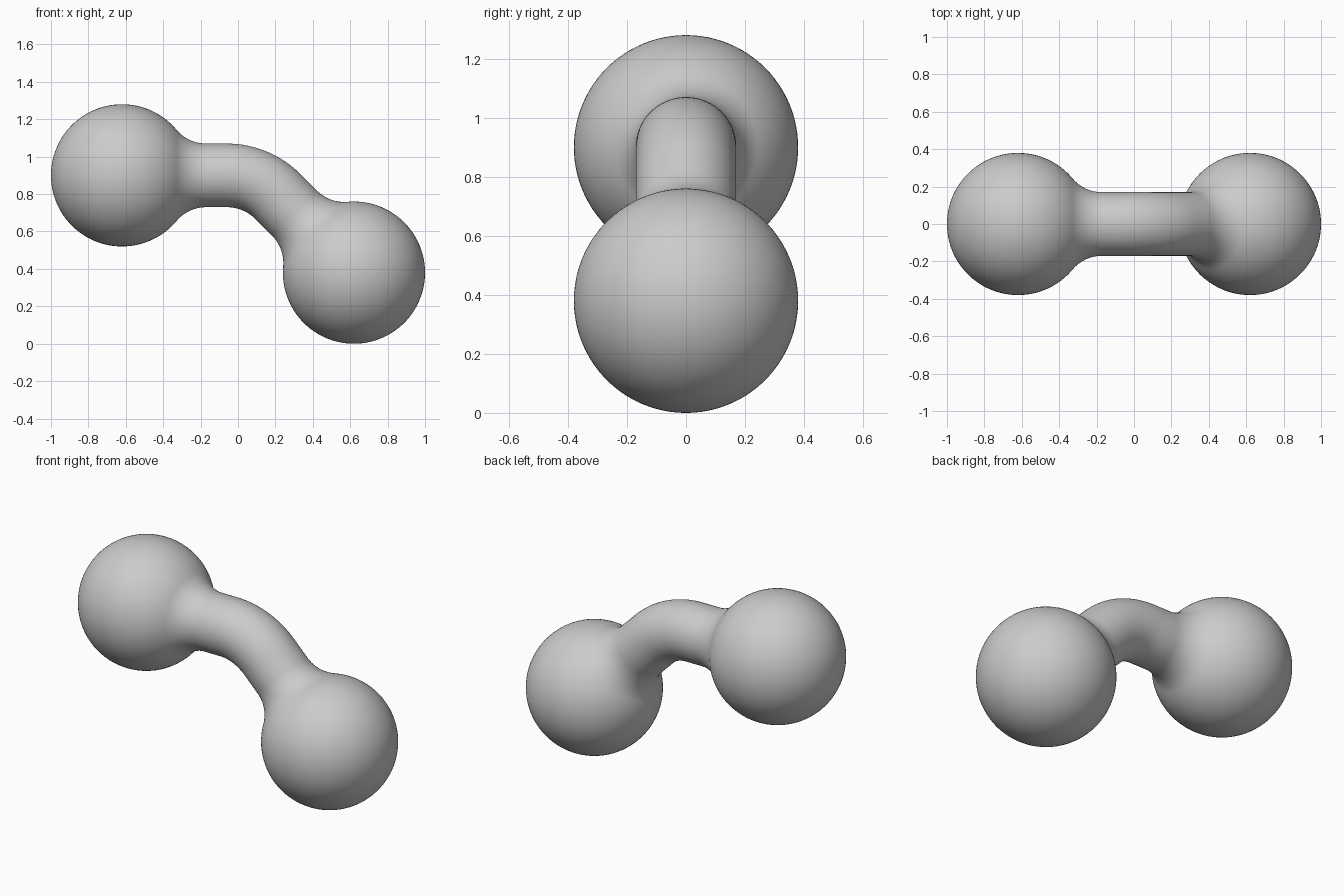
import bpy, bmesh
from math import sin, cos, pi, sqrt, acos, tan
from mathutils import Vector

cube = bpy.data.objects.get("Cube")
if cube:
    bpy.data.objects.remove(cube, do_unlink=True)

BALL, NECK = 0.38, 0.17          # ball and neck radii
BLEND_END = 0.45                 # where the fillet meets the neck
HIGH = Vector((-0.62, 0, 0.90))  # centre of the high ball
LOW = Vector((0.62, 0, 0.38))    # centre of the low ball
SEGMENTS = 96

# Centre line: level, then a 45 degree bend, then straight to the low ball
TURN = pi / 4
corner_x = LOW.x - (HIGH.z - LOW.z) / tan(TURN)
tangent = 0.16
bend = tangent / tan(TURN / 2)
level_len = corner_x - tangent - HIGH.x
arc_len = bend * TURN
slope_len = (HIGH.z - LOW.z) / sin(TURN) - tangent
total = level_len + arc_len + slope_len


def centre_line(s):
    """Point and downward angle at distance s from the high ball's centre."""
    if s <= level_len:
        return HIGH + Vector((s, 0, 0)), 0
    if s < level_len + arc_len:
        a = (s - level_len) / bend
        start = HIGH + Vector((level_len, 0, 0))
        return start + bend * Vector((sin(a), 0, cos(a) - 1)), a
    back = total - s
    return LOW + back * Vector((-cos(TURN), 0, sin(TURN))), TURN


def ball_profile():
    """(distance, radius) pairs from the ball's pole through the fillet."""
    fillet = (BLEND_END**2 - BALL**2 + NECK**2) / (2 * (BALL - NECK))
    reach = acos(BLEND_END / (BALL + fillet))
    pts = []
    for i in range(1, 49):
        a = pi + (reach - pi) * i / 48
        pts.append((BALL * cos(a), BALL * sin(a)))
    sweep = pi / 2 - reach
    for i in range(1, 17):
        a = reach + sweep * i / 16
        pts.append((BLEND_END - fillet * cos(a), NECK + fillet - fillet * sin(a)))
    return pts


# Full profile: ball, neck, mirrored ball
end = ball_profile()
neck_len = total - 2 * BLEND_END
neck = [(BLEND_END + neck_len * i / 32, NECK) for i in range(1, 32)]
profile = end + neck + [(total - s, r) for s, r in reversed(end)]

# Sweep the profile along the centre line
bm = bmesh.new()
rings = []
for s, r in profile:
    p, a = centre_line(s)
    up = Vector((sin(a), 0, cos(a)))
    rings.append([bm.verts.new(p + r * (cos(t) * up + sin(t) * Vector((0, 1, 0))))
                  for t in (2 * pi * k / SEGMENTS for k in range(SEGMENTS))])
for lower, upper in zip(rings, rings[1:]):
    for k in range(SEGMENTS):
        n = (k + 1) % SEGMENTS
        bm.faces.new((lower[k], lower[n], upper[n], upper[k]))

# Close both poles
for ring, s in ((rings[0], -BALL), (rings[-1], total + BALL)):
    pole = bm.verts.new(centre_line(s)[0])
    for k in range(SEGMENTS):
        bm.faces.new((pole, ring[k], ring[(k + 1) % SEGMENTS]))
bmesh.ops.recalc_face_normals(bm, faces=bm.faces)
for face in bm.faces:
    face.smooth = True

mesh = bpy.data.meshes.new("bent_dumbbell")
bm.to_mesh(mesh)
bm.free()
body = bpy.data.objects.new("bent_dumbbell", mesh)
bpy.context.collection.objects.link(body)

# Plain grey surface
grey = bpy.data.materials.new("plain_grey")
grey.use_nodes = True
colour = (0.6, 0.6, 0.6, 1)
grey.diffuse_color = colour
grey.node_tree.nodes["Principled BSDF"].inputs["Base Color"].default_value = colour
mesh.materials.append(grey)
